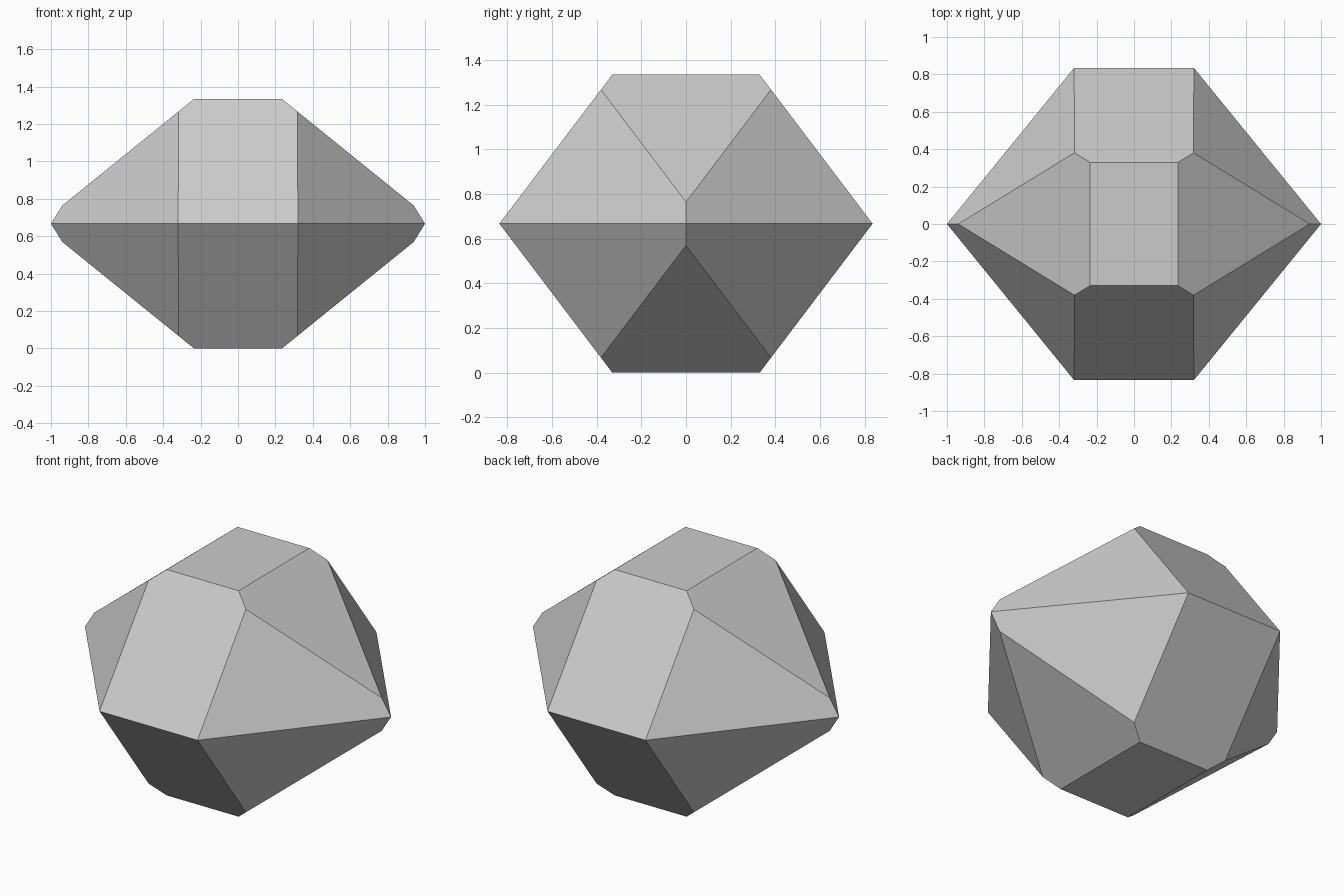
import bpy
import bmesh
from mathutils import Vector

default = bpy.data.objects.get("Cube")
if default:
    bpy.data.objects.remove(default, do_unlink=True)

HALF_HEIGHT = 0.667

# One flat grey for the whole stone
grey = bpy.data.materials.new("stone_grey")
grey.use_nodes = True
colour = (0.6, 0.6, 0.6, 1)
grey.diffuse_color = colour
grey.node_tree.nodes["Principled BSDF"].inputs["Base Color"].default_value = colour


def cut(bm, normal, distance):
    """Slice off everything beyond the plane and close the opening."""
    n = Vector(normal)
    point = n * (distance / n.length_squared)
    geom = bm.verts[:] + bm.edges[:] + bm.faces[:]
    bmesh.ops.bisect_plane(bm, geom=geom, dist=1e-5, plane_co=point,
                           plane_no=n.normalized(), clear_outer=True)
    bmesh.ops.remove_doubles(bm, verts=bm.verts[:], dist=1e-4)
    rim = [e for e in bm.edges if e.is_boundary]
    if rim:
        bmesh.ops.edgeloop_fill(bm, edges=rim)


# Rough block, limited by the flat top and bottom
bm = bmesh.new()
bmesh.ops.create_cube(bm, size=2)
for v in bm.verts:
    v.co.x *= 1.2
    v.co.z *= HALF_HEIGHT

# Facets, cut symmetrically on every side
signs = (-1, 1)
for sz in signs:
    for s in signs:
        cut(bm, (0, s / 0.835, sz / 1.102), 1)       # front and back facets
        cut(bm, (s, 0, sz * 1.237), 1.06)            # sloping end facets
        for sy in signs:
            cut(bm, (s, sy * 0.8144, sz * 0.62), 1)  # corner facets

bmesh.ops.dissolve_limit(bm, angle_limit=0.01, verts=bm.verts[:], edges=bm.edges[:])
bmesh.ops.recalc_face_normals(bm, faces=bm.faces[:])
bmesh.ops.translate(bm, verts=bm.verts[:], vec=(0, 0, HALF_HEIGHT))

mesh = bpy.data.meshes.new("faceted_stone")
bm.to_mesh(mesh)
bm.free()
mesh.materials.append(grey)
stone = bpy.data.objects.new("faceted_stone", mesh)
bpy.context.collection.objects.link(stone)
